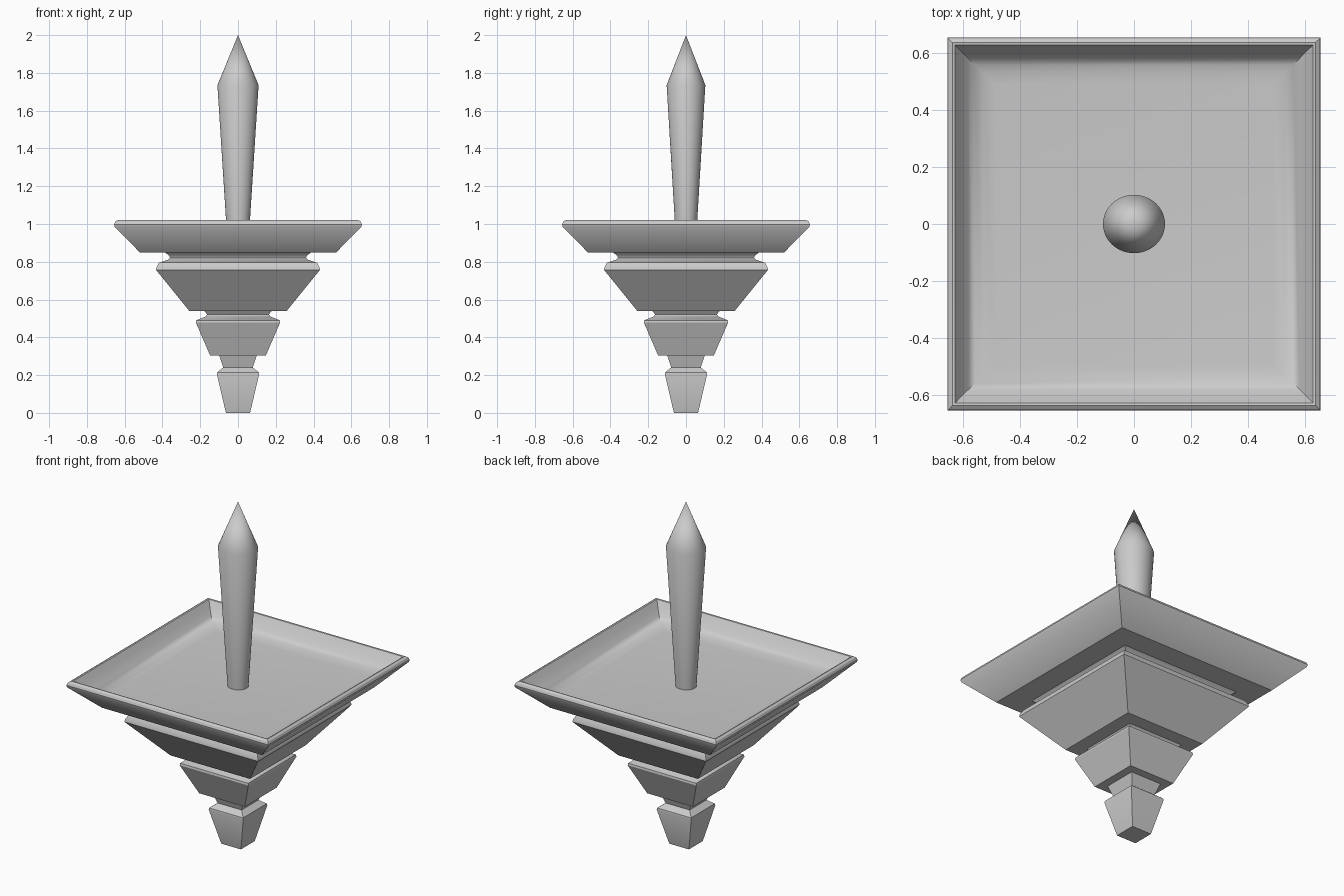
import bpy, bmesh, math

if "Cube" in bpy.data.objects:
    bpy.data.objects.remove(bpy.data.objects["Cube"])


def loft(name, profile, sides, sx=1.0, sy=1.0, square=False, cap_start=False, cap_end=False):
    """Stack rings of (half width, z) into a skin; square rings are turned to face the axes."""
    k = math.sqrt(2) if square else 1.0
    turn = math.pi / 4 if square else 0.0
    bm = bmesh.new()
    rings = []
    for r, z in profile:
        rings.append([bm.verts.new((k * r * sx * math.cos(turn + 2 * math.pi * i / sides),
                                    k * r * sy * math.sin(turn + 2 * math.pi * i / sides), z))
                      for i in range(sides)])
    for a, b in zip(rings, rings[1:]):
        for i in range(sides):
            j = (i + 1) % sides
            bm.faces.new((a[i], a[j], b[j], b[i]))
    if cap_start:
        bm.faces.new(rings[0][::-1])
    if cap_end:
        bm.faces.new(rings[-1])
    bmesh.ops.remove_doubles(bm, verts=bm.verts, dist=1e-5)
    me = bpy.data.meshes.new(name)
    bm.to_mesh(me)
    bm.free()
    ob = bpy.data.objects.new(name, me)
    bpy.context.collection.objects.link(ob)
    bpy.ops.object.select_all(action='DESELECT')
    ob.select_set(True)
    bpy.context.view_layer.objects.active = ob
    bpy.ops.object.shade_smooth_by_angle(angle=math.radians(32))
    return ob


# Foot block with its flared neck
loft("foot", [(.064, 0), (.112, .205), (.11, .215), (.078, .24), (.10, .305)],
     4, square=True, cap_start=True)

# Lower tier with coved neck
loft("lower_tier", [(.10, .305), (.148, .305), (.223, .478), (.221, .49),
                    (.172, .51), (.163, .52), (.178, .54)], 4, square=True)

# Middle tier with coved neck
loft("middle_tier", [(.178, .54), (.258, .54), (.434, .757), (.432, .77), (.418, .795),
                     (.37, .811), (.36, .82), (.365, .833), (.387, .85)], 4, square=True)

# Square dish: underside, rounded rim, coved inner wall and flat floor
loft("dish", [(.387, .85), (.52, .85), (.653, .985), (.656, .998), (.65, 1.012),
              (.638, 1.02), (.63, 1.018), (.608, .985), (.582, .952),
              (.56, .935), (.53, .924), (.49, .92)], 4, square=True, cap_end=True)

# Tapered candle-like spike with a conical tip
loft("spike", [(.057, .92), (.109, 1.735), (0, 2.0)], 48, sy=.94)
